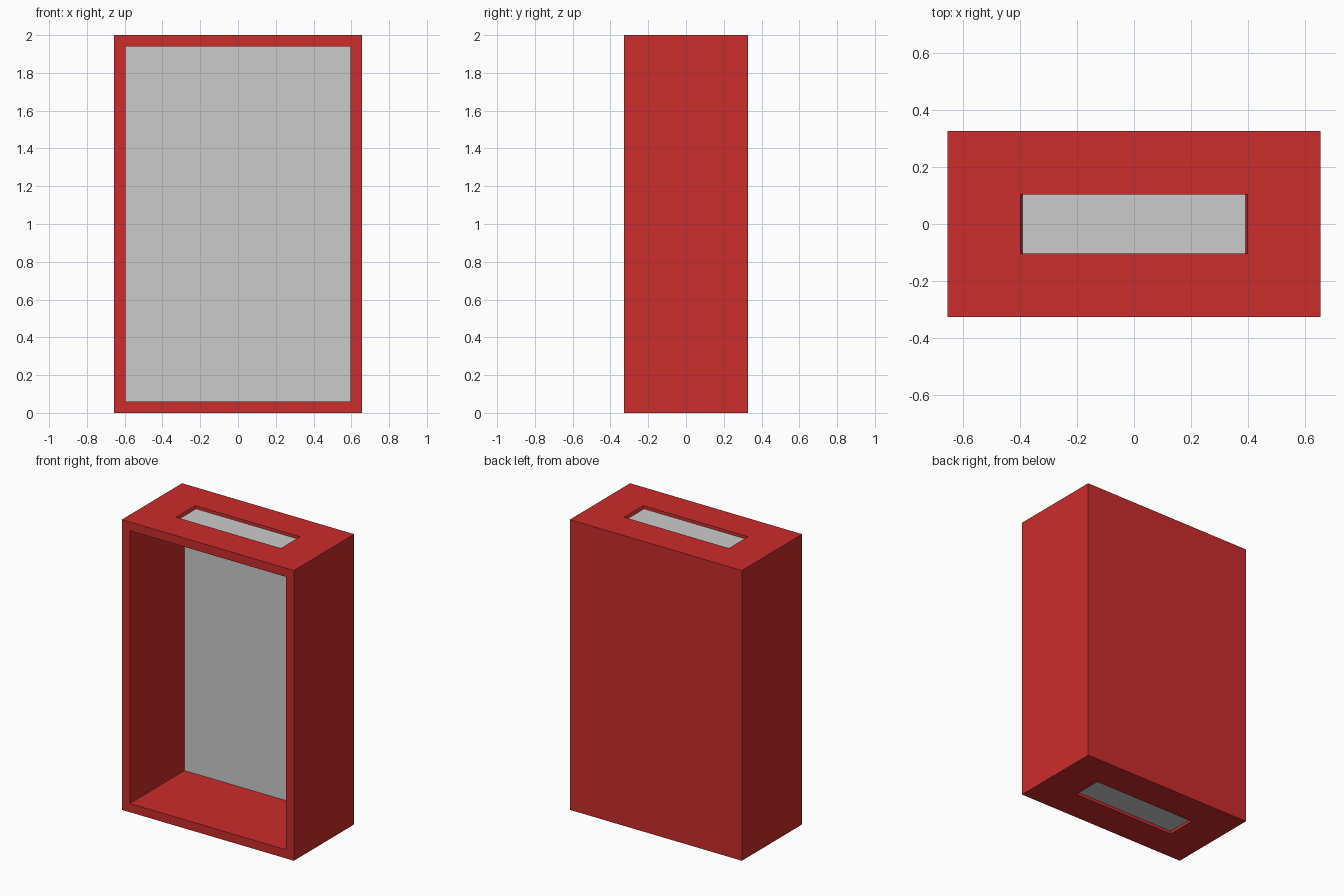
import bpy, bmesh
from mathutils import Vector

if "Cube" in bpy.data.objects:
    bpy.data.objects.remove(bpy.data.objects["Cube"])

HX, HY, H = 0.656, 0.328, 2.0   # half width, half depth, height
WALL = 0.061

red = bpy.data.materials.new("red_paint")
red.diffuse_color = (0.60, 0.025, 0.025, 1)
red.use_nodes = True
red.node_tree.nodes["Principled BSDF"].inputs["Base Color"].default_value = red.diffuse_color


def finish(bm, name, mat=None):
    mesh = bpy.data.meshes.new(name)
    bm.to_mesh(mesh)
    bm.free()
    if mat:
        mesh.materials.append(mat)
    obj = bpy.data.objects.new(name, mesh)
    bpy.context.collection.objects.link(obj)
    return obj


def panel(corners, name):
    bm = bmesh.new()
    bm.faces.new([bm.verts.new(c) for c in corners])
    finish(bm, name)


def recess(bm, direction, rim, floor, depth, name):
    """Sink a rectangular pocket into one side and close it with a grey panel."""
    direction = Vector(direction)
    bm.normal_update()
    face = max(bm.faces, key=lambda f: f.normal.dot(direction) * f.calc_area()
               if f.normal.dot(direction) > 0.9 else 0)
    centre = face.calc_center_median()
    for half, sink in ((rim, 0), (floor, depth)):
        bmesh.ops.inset_region(bm, faces=[face], thickness=0.001)
        for v in face.verts:
            offset = v.co - centre
            for i in range(3):
                if abs(direction[i]) < 0.5:
                    v.co[i] = centre[i] + (half[i] if offset[i] > 0 else -half[i])
                else:
                    v.co[i] = centre[i] - direction[i] * sink
    corners = [v.co.copy() for v in face.verts]
    bmesh.ops.delete(bm, geom=[face], context='FACES_ONLY')
    panel(corners, name)


# Outer cabinet block
bm = bmesh.new()
bmesh.ops.create_cube(bm, size=1)
for v in bm.verts:
    v.co = Vector((v.co.x * 2 * HX, v.co.y * 2 * HY, (v.co.z + 0.5) * H))

# Open front with grey back panel
opening = (HX - WALL, 0, H / 2 - WALL + 0.001)
recess(bm, (0, -1, 0), opening, opening, 2 * HY - WALL, "inner_back_panel")

# Shallow slots with grey panels in top and underside
recess(bm, (0, 0, 1), (0.40, 0.104, 0), (0.392, 0.103, 0), 0.02, "top_panel")
recess(bm, (0, 0, -1), (0.392, 0.104, 0), (0.392, 0.104, 0), 0.02, "bottom_panel")

finish(bm, "cabinet", red)
